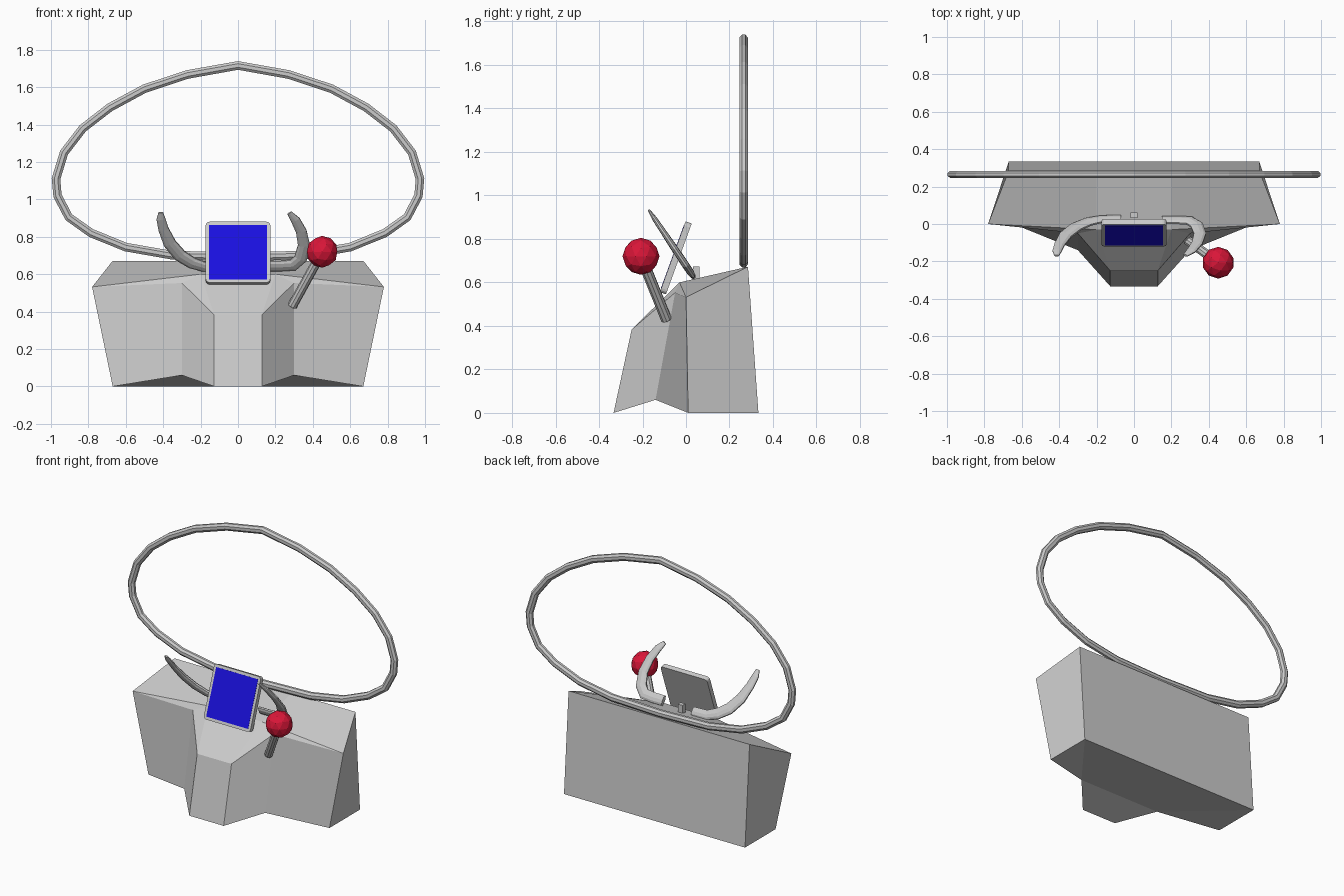
import bpy, bmesh, math
from mathutils import Vector, Matrix

if "Cube" in bpy.data.objects:
    bpy.data.objects.remove(bpy.data.objects["Cube"])


def material(name, rgb):
    m = bpy.data.materials.new(name)
    m.diffuse_color = (*rgb, 1)
    m.use_nodes = True
    m.node_tree.nodes["Principled BSDF"].inputs["Base Color"].default_value = m.diffuse_color
    return m


def finish(name, bm, mat=None, smooth=False):
    bmesh.ops.recalc_face_normals(bm, faces=bm.faces)
    me = bpy.data.meshes.new(name)
    bm.to_mesh(me)
    bm.free()
    for p in me.polygons:
        p.use_smooth = smooth
    ob = bpy.data.objects.new(name, me)
    bpy.context.collection.objects.link(ob)
    if mat:
        me.materials.append(mat)
    return ob


def loft(name, points, widths, thicks, normal=None, sides=10, closed=False):
    """Sweep an ellipse along a planar path; normal is the plane normal."""
    bm = bmesh.new()
    pts = [Vector(p) for p in points]
    n = Vector(normal).normalized()
    count, rings = len(pts), []
    for i, p in enumerate(pts):
        a = pts[(i - 1) % count] if closed or i else p
        b = pts[(i + 1) % count] if closed or i < count - 1 else p
        side = n.cross((b - a).normalized()).normalized()
        rings.append([bm.verts.new(p + side * widths[i] * math.cos(t) + n * thicks[i] * math.sin(t))
                      for t in (2 * math.pi * (k + .5) / sides for k in range(sides))])
    for i in range(count if closed else count - 1):
        r, s = rings[i], rings[(i + 1) % count]
        for k in range(sides):
            j = (k + 1) % sides
            bm.faces.new((r[k], r[j], s[j], s[k]))
    if not closed:
        bm.faces.new(rings[0])
        bm.faces.new(rings[-1])
    return finish(name, bm)


def box(name, size, matrix, mat=None, round_r=0):
    bm = bmesh.new()
    bmesh.ops.create_cube(bm, size=1)
    bmesh.ops.scale(bm, vec=size, verts=bm.verts)
    if round_r:
        edges = [e for e in bm.edges if abs(e.verts[0].co.y - e.verts[1].co.y) > 1e-4]
        bmesh.ops.bevel(bm, geom=edges, offset=round_r, segments=3, profile=.5, affect='EDGES')
    bm.transform(matrix)
    return finish(name, bm, mat)


# faceted dashboard: right-half corner points, mirrored to the left
half = {
    'back_low': (.67, .333, 0), 'back_top': (.67, .285, .672), 'mid_top': (.2, .285, .672),
    'side_low': (.67, .01, 0), 'side_top': (.78, 0, .532),
    'notch_low': (.30, -.14, .06), 'notch_top': (.30, -.05, .553),
    'nose_low': (.127, -.333, 0), 'nose_top': (.127, -.25, .383), 'crest': (.2, -.03, .60),
}
bm = bmesh.new()
R = {k: bm.verts.new(v) for k, v in half.items()}
L = {k: bm.verts.new((-v[0], v[1], v[2])) for k, v in half.items()}
side_faces = [
    'back_low back_top side_top side_low', 'side_low side_top notch_top notch_low',
    'notch_low notch_top nose_top nose_low', 'nose_top notch_top crest',
    'notch_top side_top crest', 'crest side_top back_top mid_top',
    'back_low side_low notch_low',
]
for f in side_faces:
    for S in (R, L):
        bm.faces.new([S[k] for k in f.split()])
for a, b in [('nose_low', 'nose_top'), ('nose_top', 'crest'), ('crest', 'mid_top'),
             ('back_low', 'notch_low'), ('notch_low', 'nose_low')]:
    bm.faces.new((R[a], R[b], L[b], L[a]))
bm.faces.new((R['back_low'], R['back_top'], R['mid_top'], L['mid_top'], L['back_top'], L['back_low']))
finish('dashboard', bm)

# windscreen frame
right = [(.27, 1.668), (.5, 1.592), (.685, 1.492), (.83, 1.38), (.93, 1.25), (.973, 1.11),
         (.965, 1.02), (.905, .905), (.785, .82), (.6, .745), (.36, .703)]
frame = [(0, 1.716)] + right + [(0, .692)] + [(-x, z) for x, z in reversed(right)]
loft('windscreen_frame', [(x, .265, z) for x, z in frame], [.025] * len(frame),
     [.021] * len(frame), (0, 1, 0), 8, True)

# steering yoke grips, both lying in one forward-leaning plane
grips = {
    'steering_grip_left': [(-.07, .635, .03), (-.17, .637, .031), (-.245, .66, .036), (-.31, .70, .038),
                           (-.365, .765, .036), (-.398, .84, .029), (-.412, .895, .025), (-.413, .93, .013)],
    'steering_grip_right': [(.15, .645, .034), (.23, .645, .034), (.295, .65, .037), (.335, .685, .037),
                            (.353, .755, .034), (.338, .83, .03), (.307, .89, .026), (.275, .928, .014)],
}
for name, pts in grips.items():
    loft(name, [(x, .045 - (z - .61) * .67, z) for x, z, w in pts], [p[2] for p in pts],
         [p[2] * .45 for p in pts], (0, 1, .67))

# tilted display: rounded case, blue glass, stalk behind
tilt = Matrix.Translation((0, -.047, .713)) @ Matrix.Rotation(math.radians(-20), 4, 'X')
box('display_case', (.345, .03, .346), tilt, None, .02)
box('display_glass', (.31, .004, .31), tilt @ Matrix.Translation((0, -.0145, 0)),
    material('screen_blue', (.01, .005, .75)))
box('display_stalk', (.035, .03, .07), Matrix.Translation((0, .047, .638)))

# lever with a faceted red knob
base, top = Vector((.29, -.09, .43)), Vector((.45, -.207, .72))
bm = bmesh.new()
axis = top - base
bmesh.ops.create_cone(bm, cap_ends=True, segments=10, radius1=.026, radius2=.026, depth=axis.length,
                      matrix=Matrix.Translation((base + top) / 2) @ axis.to_track_quat('Z', 'Y').to_matrix().to_4x4())
finish('lever_shaft', bm)
bm = bmesh.new()
bmesh.ops.create_icosphere(bm, subdivisions=2, radius=.085, matrix=Matrix.Translation(top))
finish('lever_knob', bm, material('knob_red', (.7, .008, .04)))
